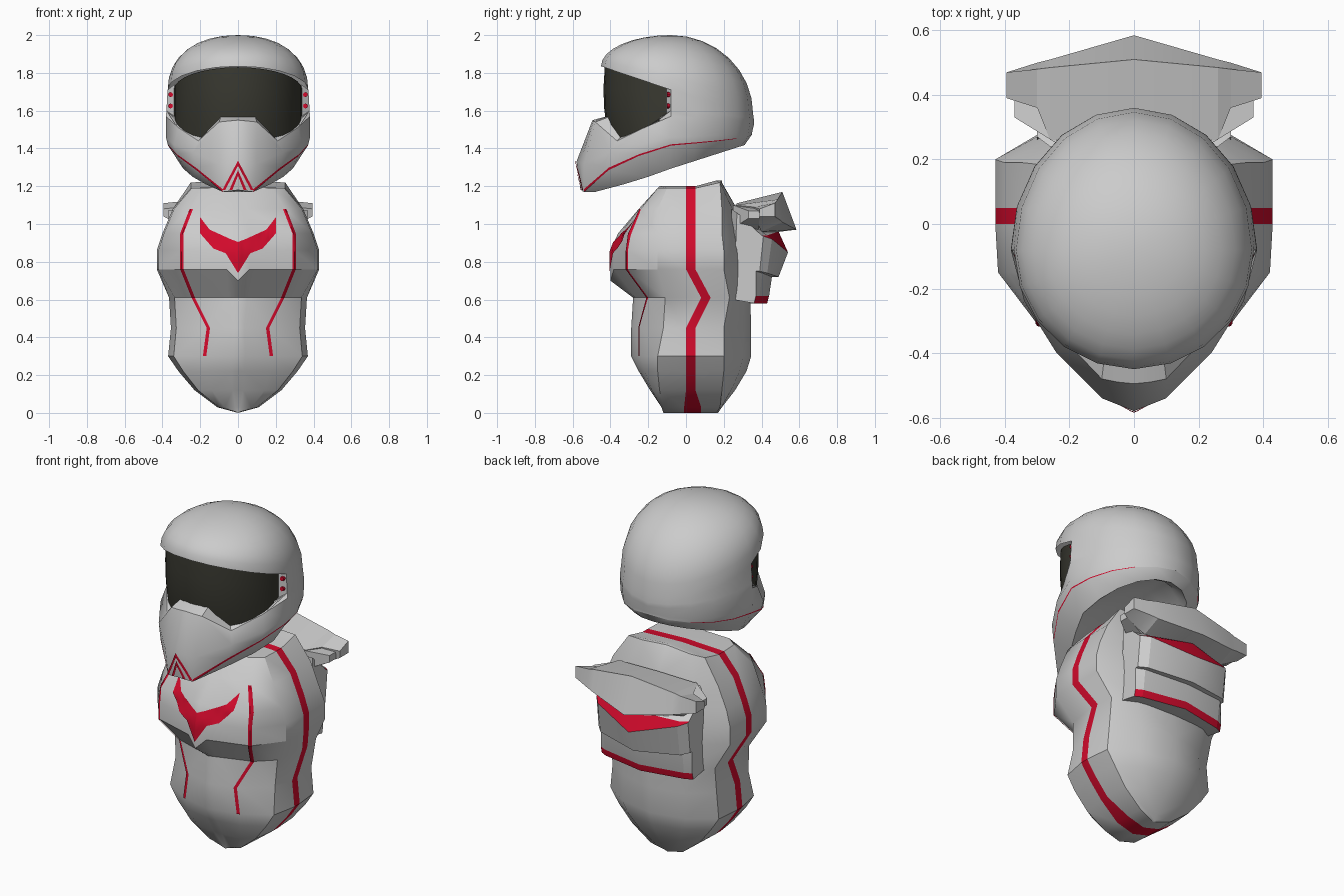
import bpy, bmesh, math
from mathutils import Vector
from mathutils.bvhtree import BVHTree

if "Cube" in bpy.data.objects:
    bpy.data.objects.remove(bpy.data.objects["Cube"])


def material(name, color):
    m = bpy.data.materials.new(name)
    m.diffuse_color = color
    m.use_nodes = True
    m.node_tree.nodes["Principled BSDF"].inputs["Base Color"].default_value = m.diffuse_color
    return m


GREY = material("grey", (0.6, 0.6, 0.6, 1))
RED = material("red", (0.65, 0.003, 0.025, 1))
DARK = material("dark_glass", (0.04, 0.04, 0.03, 1))


def grid(name, rows, red=lambda i, j: False, skip=lambda i, j: False,
         wrap=False, cap=False, base=GREY, angle=32):
    """Loft half a part from rows of points, then mirror it across x = 0."""
    bm = bmesh.new()
    vs = [[bm.verts.new(p) for p in r] for r in rows]
    n = len(rows[0])
    for i in range(len(rows) - 1):
        for j in range(n if wrap else n - 1):
            if skip(i, j):
                continue
            k = (j + 1) % n
            f = bm.faces.new((vs[i][j], vs[i][k], vs[i + 1][k], vs[i + 1][j]))
            f.material_index = int(red(i, j))
    if cap:
        bm.faces.new(vs[-1])
    bmesh.ops.remove_doubles(bm, verts=bm.verts[:], dist=1e-4)
    bmesh.ops.recalc_face_normals(bm, faces=bm.faces[:])
    bvh = BVHTree.FromBMesh(bm)
    me = bpy.data.meshes.new(name)
    bm.to_mesh(me)
    bm.free()
    me.materials.append(base)
    me.materials.append(RED)
    ob = bpy.data.objects.new(name, me)
    bpy.context.collection.objects.link(ob)
    bpy.ops.object.select_all(action='DESELECT')
    ob.select_set(True)
    bpy.context.view_layer.objects.active = ob
    bpy.ops.object.shade_smooth_by_angle(angle=math.radians(angle))
    mod = ob.modifiers.new("mirror", 'MIRROR')
    mod.merge_threshold = 0.003
    return bvh


def decal(name, a, b, bvh, steps=8, across=3):
    """Red shape between two (x, z) polylines, projected from the front."""
    def dense(pts):
        out = []
        for p, q in zip(pts, pts[1:]):
            out += [Vector(p).lerp(Vector(q), t / steps) for t in range(steps)]
        return out + [Vector(pts[-1])]

    def project(p):
        hit = bvh.ray_cast(Vector((max(p.x, 0.001), -2, p.y)), Vector((0, 1, 0)))[0]
        if hit is None:
            hit = bvh.find_nearest(Vector((p.x, -0.5, p.y)))[0]
        return (p.x, hit.y - 0.006, p.y)
    rows = [[project(p.lerp(q, k / across)) for k in range(across + 1)]
            for p, q in zip(dense(a), dense(b))]
    grid(name, rows, base=RED)


def lerp(p, q, t):
    return tuple(Vector(p).lerp(Vector(q), t))


# Torso: z, front y, crease x, crease y, side x, panel y, stripe y, rear panel y, back y
levels = [
    (1.20, -.14, .00, -.14, .00, -.08, .00, .16, .19),
    (1.19, -.15, .18, -.15, .25, -.10, .00, .18, .19),
    (1.08, -.25, .25, -.24, .345, -.15, .00, .19, .27),
    (.95, -.36, .295, -.30, .40, -.15, .00, .19, .30),
    (.86, -.40, .30, -.31, .43, -.15, .00, .20, .32),
    (.76, -.40, .30, -.31, .43, -.15, .00, .20, .33),
    (.61, -.28, .24, -.20, .365, -.11, .08, .23, .34),
    (.45, -.29, .17, -.24, .355, -.12, .00, .20, .345),
    (.30, -.29, .19, -.24, .37, -.15, .00, .20, .345),
    (.22, -.25, .17, -.22, .315, -.15, .00, .20, .32),
    (.12, -.19, .14, -.18, .23, -.14, .00, .19, .26),
    (.03, -.13, .07, -.13, .11, -.12, -.01, .18, .19),
    (.00, -.12, .00, -.12, .00, -.11, -.01, .16, .17),
]
rows = []
for i, (z, y0, x1, y1, xs, y2, ys, y5, yb) in enumerate(levels):
    w = .09 if z < .1 else .05
    zr = z + (.03 if i < 2 else 0)
    x2 = xs * (.98 if z > .7 else .92)
    x6 = xs * (.64 if z > .5 else .56)
    rows.append([(0, y0, .70 if z == .76 else z), (.2 * x1, y0 + .2 * (y1 - y0), z),
                 (x1, y1, z), (x2, y2, z), (xs, ys, z), (xs, ys + w, z), (xs * (1 if z > .7 else .96), y5, zr),
                 (x6, y5 + .7 * (yb - y5), zr), (0, yb, zr)])
torso = grid("torso", rows, red=lambda i, j: j == 4)

# Red chest chevron and front piping
decal("chest_chevron", [(0, .905), (.04, .92), (.15, .97), (.20, 1.035)],
      [(0, .74), (.065, .845), (.13, .87), (.20, .95)], torso)
side = [(.25, 1.08), (.30, .95), (.30, .76), (.24, .61), (.16, .45), (.18, .30)]
decal("front_piping", [(x - .012, z) for x, z in side],
      [(x + .006, z) for x, z in side], torso)

# Helmet: dome rows shrink to the crown, lower rows form the chin guard
N = 10
ths = [math.pi * j / N for j in range(N + 1)]


def ring(rx, front, back, z0, z1, start=0):
    """Half outline from front to back with height going from z0 to z1."""
    out = []
    for j in range(start, N + 1):
        c = math.cos(ths[j])
        t = (j - start) / (N - start)
        out.append((rx * math.sin(ths[j]), -.08 - (front if c > 0 else back) * c, z0 + (z1 - z0) * t))
    return out


brim = [(x, y, 1.71 + .125 * math.cos(a)) for (x, y, z), a in zip(ring(.372, .37, .435, 0, 0), ths)]
dome = []
for k in range(9):
    a = math.pi / 2 * k / 8
    row = []
    for (x, y, z), th in zip(brim, ths):
        e = 1 - .09 * math.sin(th) ** 2
        s, c = math.sin(a) ** e, max(0, math.cos(a)) ** e
        row.append((x * s, -.08 + (y + .08) * s, z + (2 - z) * c))
    dome.append(row)
mid = ring(.379, .40, .44, 1.60, 1.55, 5)
nose = [(0, -.40, 1.575), (.05, -.40, 1.575), (.09, -.40, 1.57), (.19, -.345, 1.46), (.28, -.21, 1.52)] + mid
upper = [(0, -.495, 1.55), (.05, -.49, 1.545), (.10, -.48, 1.54), (.21, -.365, 1.44), (.315, -.22, 1.51)] \
    + ring(.381, .40, .44, 1.57, 1.528, 5)
ridge = [(0, -.58, 1.33), (.05, -.56, 1.325), (.10, -.54, 1.32), (.24, -.40, 1.38), (.34, -.24, 1.42)] \
    + ring(.382, .40, .43, 1.46, 1.485, 5)
line = [(0, -.555, 1.18), (.04, -.55, 1.175), (.08, -.54, 1.17), (.22, -.41, 1.285), (.32, -.25, 1.36)] \
    + ring(.37, .40, .43, 1.415, 1.475, 5)
low = [(0, -.49, 1.17), (.04, -.49, 1.17), (.08, -.48, 1.17), (.17, -.33, 1.21), (.24, -.20, 1.25)] \
    + [(x, y, 1.29 + (y + .09) * .32) for x, y, z in ring(.29, .40, .39, 0, 0, 5)]
piping = [lerp(p, q, .2 * (1 - j / 20)) for j, (p, q) in enumerate(zip(line, ridge))]
piping[2:4] = [lerp(line[2], ridge[2], .1), lerp(line[3], ridge[3], .14)]
lip = [(x * .85, y * .85 - .01, z + .03) for x, y, z in low]
inner = [(0, y, z + .05) for x, y, z in lip]
D = len(dome)
helmet = grid("helmet", dome + [nose, upper, ridge, piping, line, low, lip, inner],
              red=lambda i, j: i == D + 3 and 2 <= j < 8,
              skip=lambda i, j: i == D - 1 and j < 5, angle=34)

# Visor glass behind the opening, and the grey rims at its ends
vis = []
for t in range(5):
    s = t / 4
    vis.append([(.34 * math.sin(a), -.08 - (.35 + .012 * math.sin(s * math.pi) - .03 * s * s) * math.cos(a),
                 (1.71 + .12 * math.cos(a)) * (1 - s) + (1.565 - .15 * math.cos(a)) * s)
                for a in [math.pi / 2 * k / 8 for k in range(9)]])
grid("visor", vis, base=DARK)
grid("visor_rim", [[(.373, -.08, 1.71), (.379, -.08, 1.60), (.32, -.21, 1.51)],
                   [(.335, -.105, 1.74), (.335, -.105, 1.57), (.28, -.21, 1.50)]])

# Red chin chevrons and visor studs
decal("chin_chevron_outer", [(0, 1.335), (.083, 1.18)], [(0, 1.308), (.068, 1.18)], helmet)
decal("chin_chevron_inner", [(0, 1.285), (.046, 1.18)], [(0, 1.255), (.03, 1.18)], helmet)
for s in (-1, 1):
    for z in (1.685, 1.625):
        bpy.ops.mesh.primitive_cylinder_add(vertices=8, radius=.013, depth=.02,
                                            location=(s * .357, -.09, z), rotation=(math.pi / 2, 0, 0))
        bpy.context.object.name = "visor_stud"
        bpy.context.object.data.materials.append(RED)


def sections(*secs):
    return [[(x, y, z) for y, z in pts] for x, pts in secs]


# Backpack: body with red upper and lower bands, and the fin above it
grid("backpack_body", sections(
    (0, [(.24, 1.08), (.49, .96), (.54, .85), (.49, .72), (.455, .72), (.44, .62), (.43, .58), (.27, .58)]),
    (.26, [(.24, 1.08), (.43, .94), (.455, .92), (.43, .74), (.405, .74), (.39, .62), (.38, .58), (.25, .60)]),
    (.30, [(.27, 1.06), (.40, .94), (.41, .935), (.39, .75), (.37, .75), (.37, .62), (.36, .58), (.25, .60)])),
    red=lambda i, j: j in (1, 5), wrap=True, cap=True, angle=15)
grid("backpack_fin", sections(
    (0, [(.27, 1.11), (.51, 1.17), (.585, .97), (.42, .95)]),
    (.26, [(.26, 1.10), (.485, 1.13), (.51, 1.01), (.40, .96)]),
    (.30, [(.36, 1.09), (.48, 1.12), (.50, 1.02), (.385, .99)]),
    (.395, [(.39, 1.08), (.47, 1.11), (.47, 1.04), (.39, 1.04)])),
    wrap=True, cap=True, angle=15)
# Shoulder wings of the backpack, reaching forward at the sides
grid("backpack_wing", sections(
    (.24, [(.25, 1.10), (.38, 1.09), (.38, .95), (.25, .98)]),
    (.37, [(.33, 1.07), (.39, 1.07), (.39, 1.03), (.33, 1.03)])),
    wrap=True, cap=True, angle=15)
